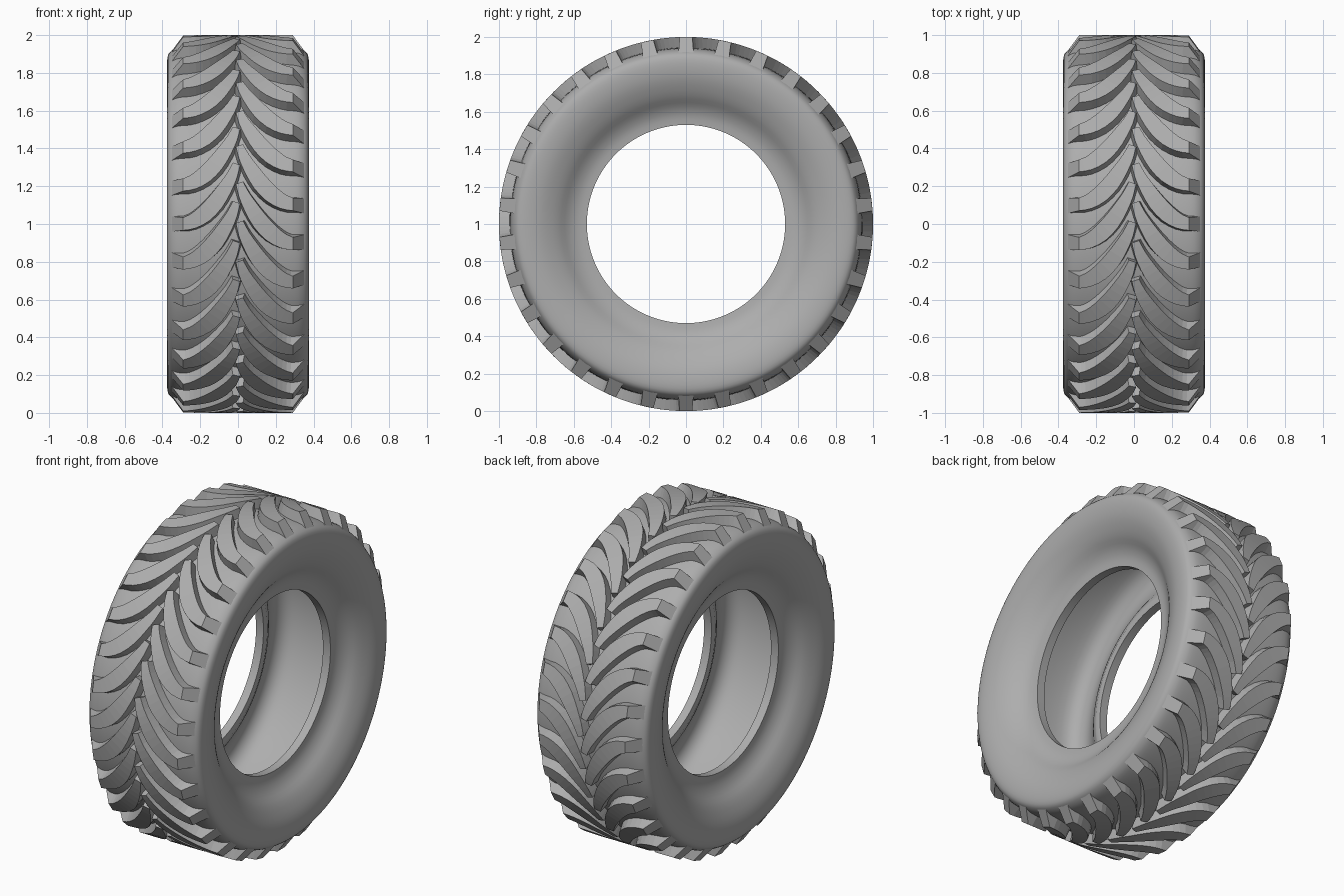
import bpy, bmesh
from math import sin, cos, pi, hypot

if "Cube" in bpy.data.objects:
    bpy.data.objects.remove(bpy.data.objects["Cube"])

SEG, LUGS = 120, 30

# Dark grey rubber
rubber = bpy.data.materials.new("rubber")
rubber.diffuse_color = (.42, .42, .42, 1)
rubber.use_nodes = True
rubber.node_tree.nodes["Principled BSDF"].inputs["Base Color"].default_value = rubber.diffuse_color


def pos(x, a, r):
    # a = 0 faces the front (-y), a = 90 degrees is the top
    return (x, -r * cos(a), 1 + r * sin(a))


def make(name, bm):
    bmesh.ops.recalc_face_normals(bm, faces=bm.faces)
    me = bpy.data.meshes.new(name)
    bm.to_mesh(me)
    bm.free()
    me.materials.append(rubber)
    ob = bpy.data.objects.new(name, me)
    bpy.context.collection.objects.link(ob)
    return ob


# Smooth curve through a few profile points
def spline(pts, n=4):
    out = []
    p = [pts[0]] + pts + [pts[-1]]
    for i in range(1, len(p) - 2):
        for k in range(n):
            t = k / n
            out.append(tuple(0.5 * (2 * b + (c - a) * t + (2 * a - 5 * b + 4 * c - d) * t * t
                                    + (3 * b - a - 3 * c + d) * t ** 3)
                             for a, b, c, d in zip(p[i - 1], p[i], p[i + 1], p[i + 2])))
    return out + [pts[-1]]


# Tyre carcass: half profile (x, r), mirrored and revolved around x
outer = spline([(0, .945), (.2, .943), (.3, .937), (.345, .922), (.370, .895), (.375, .84),
                (.362, .77), (.325, .69), (.28, .63), (.257, .58), (.25, .53)], 3)
inner = spline([(.195, .56), (.22, .61), (.27, .68), (.305, .76), (.30, .83),
                (.25, .88), (.14, .90), (0, .905)], 3)
half = outer + [(.20, .53)] + inner
loop = half + [(-x, r) for x, r in reversed(half[1:-1])]
bm = bmesh.new()
rings = [[bm.verts.new(pos(x, 2 * pi * i / SEG, r)) for x, r in loop] for i in range(SEG)]
for i in range(SEG):
    A, B = rings[i], rings[(i + 1) % SEG]
    for j in range(len(loop)):
        k = (j + 1) % len(loop)
        bm.faces.new((A[j], A[k], B[k], B[j]))
tyre = make("tyre_carcass", bm)
bpy.context.view_layer.objects.active = tyre
tyre.select_set(True)
bpy.ops.object.shade_smooth_by_angle(angle=0.7)

# Tread lugs: curved centre line (x, angular rise, top width) from shoulder to middle
path = spline([(.29, 0, .068), (.24, .014, .078), (.18, .052, .09), (.12, .115, .09),
               (.07, .19, .076), (.032, .26, .058), (.008, .325, .04)], 2)


def add_lug(bm, side, a0):
    secs = []
    n = len(path)
    for i, (x, a, w) in enumerate(path):
        p, q = path[max(i - 1, 0)], path[min(i + 1, n - 1)]
        dx, da = q[0] - p[0], q[1] - p[1]
        L = hypot(dx, da)
        nx, na = (da / L, -dx / L)
        if i == 0:                      # shoulder end is cut square
            nx, na = 0, 1
        tip = i == 0
        ring = []
        for sgn, r, grow in ((-1, .92, .012), (-1, 1, 0), (1, 1, 0), (1, .92, .012)):
            h = sgn * (w / 2 + grow)
            low = r < 1
            xx = x + nx * h + (.074 if tip and low else 0)   # end slopes into sidewall
            rr = .90 if tip and low else r
            ring.append(bm.verts.new(pos(side * xx, a0 + a + na * h, rr)))
        secs.append(ring)
    for A, B in zip(secs, secs[1:]):
        for j in range(4):
            k = (j + 1) % 4
            bm.faces.new((A[j], A[k], B[k], B[j]))
    bm.faces.new(secs[0])
    bm.faces.new(secs[-1])


# Right lugs, and left lugs shifted by half a pitch
for name, side, shift in (("right_tread_lugs", 1, 0), ("left_tread_lugs", -1, .5)):
    bm = bmesh.new()
    for i in range(LUGS):
        add_lug(bm, side, pi / 2 + 2 * pi * (i + shift) / LUGS)
    make(name, bm)
